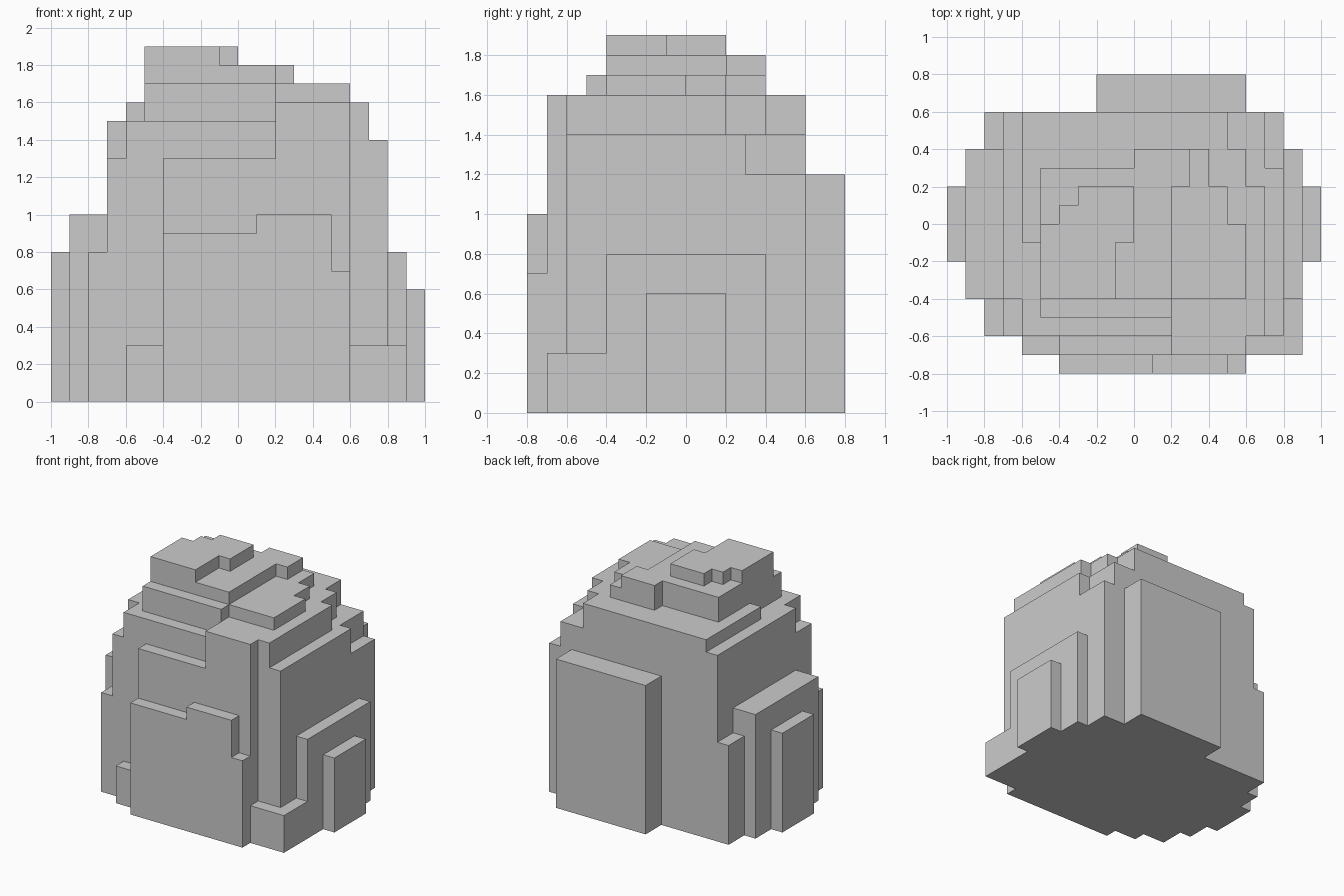
import bpy, bmesh, math

if "Cube" in bpy.data.objects:
    bpy.data.objects.remove(bpy.data.objects["Cube"])

U = 0.1  # every step of the model is a multiple of this
height = {}  # (column, row) -> top of the rock in steps


def block(x0, x1, y0, y1, top):
    """Stack a block on the ground, merged with everything already there."""
    for x in range(x0, x1):
        for y in range(y0, y1):
            height[x, y] = max(top, height.get((x, y), 0))


# Main body and its stepped shoulders
for b in [(-8, 8, -6, 6, 8), (-7, 8, -6, 6, 12), (-7, 7, -6, 6, 13),
          (-6, 7, -6, 6, 14), (-6, 8, -6, 3, 14), (-7, 5, -4, 6, 15),
          (-6, 2, -6, 6, 15), (-6, 5, -1, 6, 16), (2, 7, -6, 2, 16),
          (-5, 6, -1, 4, 16)]:
    block(*b)

# Side slabs, back slab and low corner foot
for b in [(-9, -7, -4, 4, 10), (-10, -9, -2, 2, 8), (8, 9, -4, 4, 8),
          (9, 10, -2, 2, 6), (-2, 6, 6, 8, 12), (6, 9, -7, -4, 3)]:
    block(*b)

# Layered front slabs
for b in [(-6, 6, -7, -6, 3), (-4, 6, -7, -6, 13), (2, 6, -7, -6, 16),
          (-4, 6, -8, -7, 7), (-4, 5, -8, -7, 9), (1, 5, -8, -7, 10)]:
    block(*b)

# Crown tiers, each a list of footprints
crown = {
    17: [(-5, 2, -5, 3), (2, 6, -4, 0), (2, 5, 0, 2), (2, 4, 2, 4)],
    18: [(-5, 2, -4, 3), (0, 3, 2, 4)],
    19: [(-5, -1, -4, 0), (-5, 0, -1, 0), (-4, 0, 0, 1), (-3, 0, 1, 2)],
}
for top, footprints in crown.items():
    for f in footprints:
        block(*f, top)

# Skin the stacked blocks with one closed surface
bm = bmesh.new()
verts = {}


def quad(*corners):
    for c in corners:
        if c not in verts:
            verts[c] = bm.verts.new([k * U for k in c])
    bm.faces.new([verts[c] for c in corners])


for (x, y), h in height.items():
    X, Y = x + 1, y + 1
    quad((x, y, h), (X, y, h), (X, Y, h), (x, Y, h))
    quad((x, y, 0), (x, Y, 0), (X, Y, 0), (X, y, 0))
    walls = [((x, y - 1), (x, y), (X, y)), ((X, y), (X, y), (X, Y)),
             ((x, Y), (X, Y), (x, Y)), ((x - 1, y), (x, Y), (x, y))]
    for neighbour, a, b in walls:
        for z in range(height.get(neighbour, 0), h):
            quad((*a, z), (*b, z), (*b, z + 1), (*a, z + 1))

# Merge coplanar squares into clean flat faces
bmesh.ops.dissolve_limit(bm, angle_limit=math.radians(1),
                         verts=bm.verts[:], edges=bm.edges[:])
mesh = bpy.data.meshes.new("stepped_boulder")
bm.to_mesh(mesh)
bm.free()
boulder = bpy.data.objects.new("stepped_boulder", mesh)
bpy.context.collection.objects.link(boulder)
